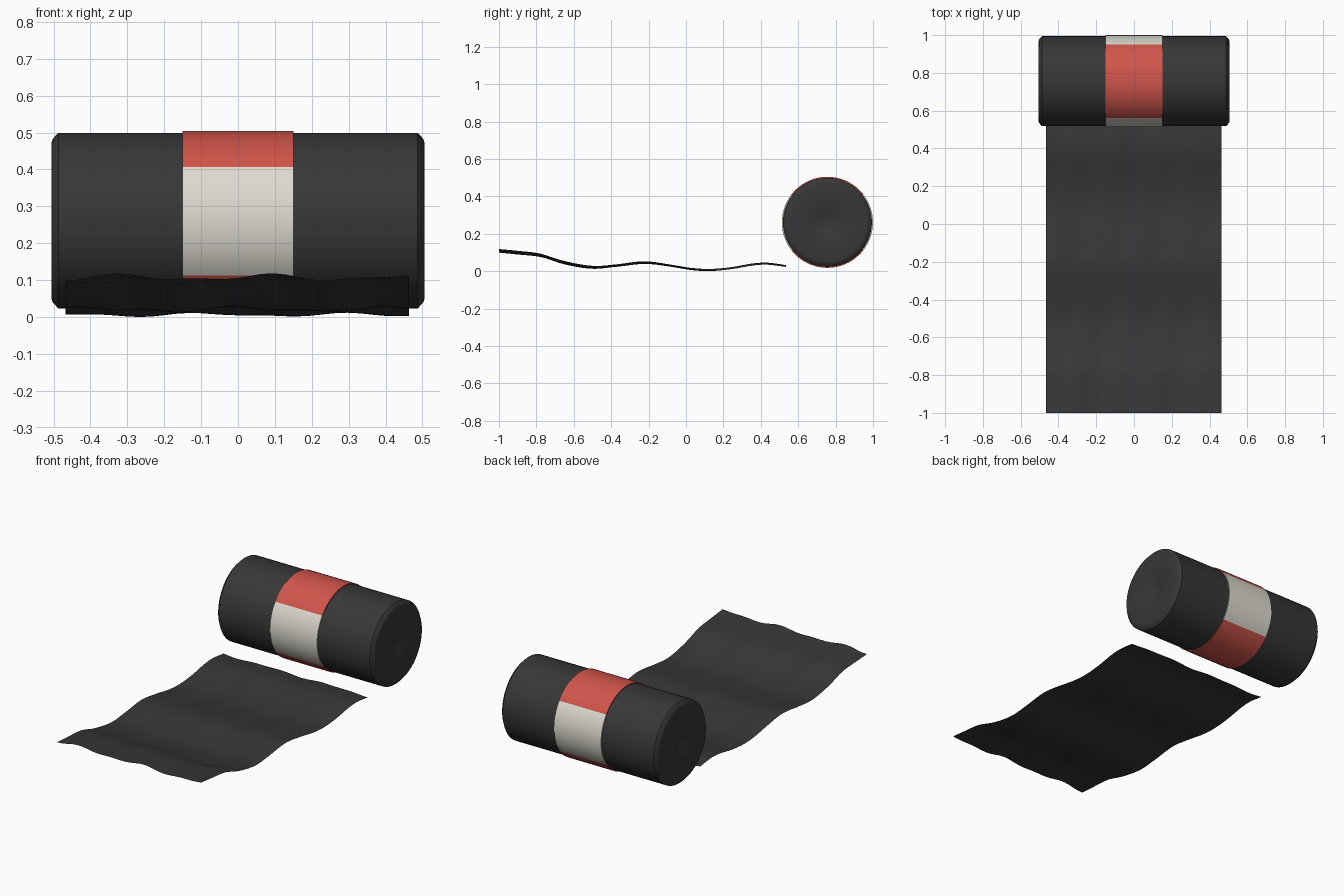
import bpy, bmesh, math

if "Cube" in bpy.data.objects:
    bpy.data.objects.remove(bpy.data.objects["Cube"])

CY, CZ = 0.756, 0.261      # roll axis
SEG = 64


def material(name, rgb):
    m = bpy.data.materials.new(name)
    m.diffuse_color = (*rgb, 1)
    m.use_nodes = True
    m.node_tree.nodes["Principled BSDF"].inputs["Base Color"].default_value = m.diffuse_color
    return m


plastic = material("black plastic", (0.038, 0.038, 0.038))
red = material("label red", (0.63, 0.09, 0.07))
cream = material("label cream", (0.73, 0.70, 0.63))


def finish(name, bm, mats, angle):
    bmesh.ops.recalc_face_normals(bm, faces=bm.faces)
    mesh = bpy.data.meshes.new(name)
    bm.to_mesh(mesh)
    bm.free()
    obj = bpy.data.objects.new(name, mesh)
    bpy.context.collection.objects.link(obj)
    for m in mats:
        mesh.materials.append(m)
    bpy.ops.object.select_all(action='DESELECT')
    obj.select_set(True)
    bpy.context.view_layer.objects.active = obj
    bpy.ops.object.shade_smooth_by_angle(angle=math.radians(angle))
    return obj


def revolve(profile):
    """Spin (x, radius) points around the roll axis."""
    bm = bmesh.new()
    vs = [bm.verts.new((x, CY, CZ + r)) for x, r in profile]
    es = [bm.edges.new(p) for p in zip(vs, vs[1:])]
    bmesh.ops.spin(bm, geom=vs + es, cent=(0, CY, CZ), axis=(1, 0, 0),
                   angle=math.tau, steps=SEG, use_merge=True)
    bmesh.ops.remove_doubles(bm, verts=bm.verts, dist=1e-5)
    return bm


# Rolled bags: chamfered rims and a shallow dimple in each end
half = [(0.474, 0), (0.482, 0.04), (0.495, 0.09), (0.505, 0.213), (0.502, 0.222), (0.487, 0.238)]
profile = [(-x, r) for x, r in half] + half[::-1]
finish("bag_roll", revolve(profile), [plastic], 25)

# Paper label: cream front and back, red top and bottom
bm = revolve([(-0.151, 0.2375), (-0.151, 0.2435), (0.151, 0.2435), (0.151, 0.2375)])
for h in (-0.149, 0.146):
    bmesh.ops.bisect_plane(bm, geom=bm.verts[:] + bm.edges[:] + bm.faces[:],
                           plane_co=(0, CY, CZ + h), plane_no=(0, 0, 1))
for f in bm.faces:
    f.material_index = int(-0.149 < f.calc_center_median().z - CZ < 0.146)
finish("label_band", bm, [red, cream], 35)

# Unrolled sheet: rippled surface following a wavy side profile
WAVE = [(-1, 0.114), (-0.9, 0.105), (-0.78, 0.092), (-0.65, 0.052), (-0.5, 0.026),
        (-0.38, 0.034), (-0.22, 0.052), (-0.08, 0.036), (0.03, 0.018), (0.13, 0.012),
        (0.25, 0.023), (0.35, 0.041), (0.43, 0.047), (0.535, 0.035)]


def height(y):
    """Smooth interpolation of the side profile."""
    n = len(WAVE)
    i = max(k for k in range(n - 1) if WAVE[k][0] <= y + 1e-6)
    (ya, a), (yb, b) = WAVE[i], WAVE[i + 1]

    def slope(k):
        (p, u), (q, v) = WAVE[max(k - 1, 0)], WAVE[min(k + 1, n - 1)]
        return (v - u) / (q - p)
    d = yb - ya
    t = (y - ya) / d
    return ((2*t**3 - 3*t*t + 1) * a + (t**3 - 2*t*t + t) * d * slope(i)
            + (3*t*t - 2*t**3) * b + (t**3 - t*t) * d * slope(i + 1))


def ripple(x, y):
    fade = 0.55 + 0.45 * max(0, -y)
    return fade * (0.007 * math.sin(16 * x + 0.3 + 2.5 * y + 2.5) + 0.004 * math.sin(29 * x - 5 * y))


NX, NY = 28, 48
bm = bmesh.new()
grid = []
for j in range(NY + 1):
    y = -1 + 1.535 * j / NY
    row = []
    for i in range(NX + 1):
        x = -0.467 + 0.93 * i / NX
        row.append(bm.verts.new((x, y, max(0.0, height(y) + ripple(x, y)))))
    grid.append(row)
for r0, r1 in zip(grid, grid[1:]):
    for i in range(NX):
        bm.faces.new((r0[i], r0[i + 1], r1[i + 1], r1[i]))
low = min(v.co.z for v in bm.verts)
for v in bm.verts:
    v.co.z -= low
finish("unrolled_sheet", bm, [plastic], 60)
